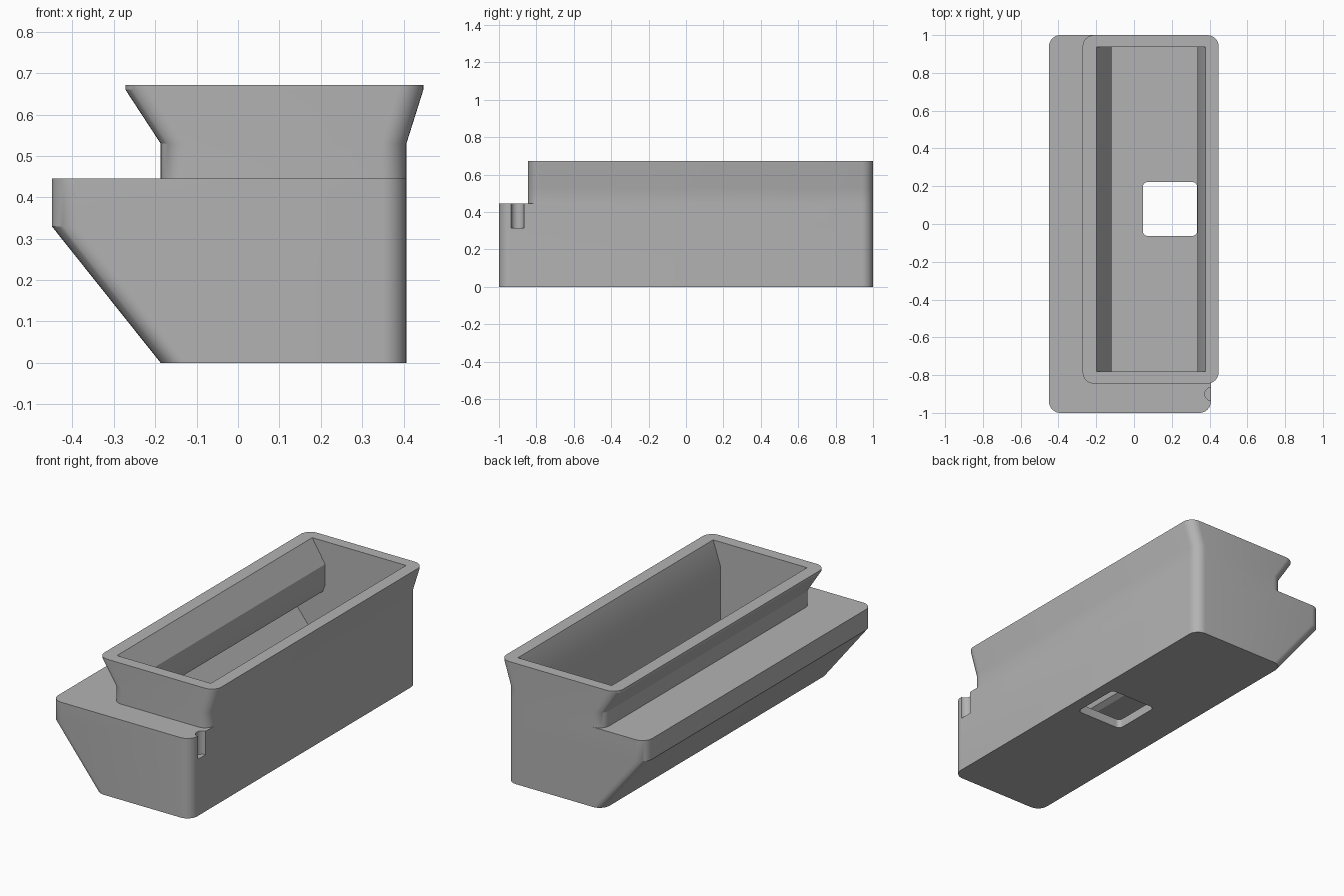
import bpy, bmesh, math

old = bpy.data.objects.get("Cube")
if old:
    bpy.data.objects.remove(old, do_unlink=True)

grey = bpy.data.materials.new("light grey")
grey.use_nodes = True
colour = (0.45, 0.45, 0.45, 1)
grey.diffuse_color = colour
grey.node_tree.nodes["Principled BSDF"].inputs["Base Color"].default_value = colour


def finish(bm, name):
    bmesh.ops.recalc_face_normals(bm, faces=bm.faces)
    mesh = bpy.data.meshes.new(name)
    bm.to_mesh(mesh)
    bm.free()
    mesh.materials.append(grey)
    ob = bpy.data.objects.new(name, mesh)
    bpy.context.collection.objects.link(ob)
    return ob


def rounded_rect(x0, x1, y0, y1, r, steps=8):
    corners = [(x1 - r, y1 - r), (x0 + r, y1 - r), (x0 + r, y0 + r), (x1 - r, y0 + r)]
    pts = []
    for q, (cx, cy) in enumerate(corners):
        for i in range(steps + 1):
            a = (q + i / steps) * math.pi / 2
            pts.append((cx + r * math.cos(a), cy + r * math.sin(a)))
    return pts


def loft(name, rings, y0, y1, r):
    """Stack rounded rectangles given as (z, x0, x1)."""
    bm = bmesh.new()
    loops = [[bm.verts.new((x, y, z)) for x, y in rounded_rect(x0, x1, y0, y1, r)]
             for z, x0, x1 in rings]
    n = len(loops[0])
    for a, b in zip(loops, loops[1:]):
        for i in range(n):
            j = (i + 1) % n
            bm.faces.new((a[i], a[j], b[j], b[i]))
    bm.faces.new(loops[0])
    bm.faces.new(loops[-1])
    return finish(bm, name)


def extrude_y(name, profile, y0, y1):
    bm = bmesh.new()
    ends = [[bm.verts.new((x, y, z)) for x, z in profile] for y in (y0, y1)]
    n = len(profile)
    for i in range(n):
        j = (i + 1) % n
        bm.faces.new((ends[0][i], ends[0][j], ends[1][j], ends[1][i]))
    for end in ends:
        bm.faces.new(end)
    return finish(bm, name)


def combine(target, tool, operation):
    mod = target.modifiers.new(tool.name, "BOOLEAN")
    mod.operation = operation
    mod.solver = "EXACT"
    mod.object = tool
    bpy.context.view_layer.objects.active = target
    bpy.ops.object.modifier_apply(modifier=mod.name)
    bpy.data.objects.remove(tool, do_unlink=True)


# Base with one sloping side, and the flared collar above it
body = loft("trough_body", [(0, -0.187, 0.407), (0.33, -0.45, 0.407), (0.445, -0.45, 0.407)],
            -1, 1, 0.06)
collar = loft("flared_collar", [(0.445, -0.187, 0.407), (0.53, -0.187, 0.407),
                                (0.66, -0.272, 0.448), (0.672, -0.272, 0.448)],
              -0.845, 1, 0.06)
combine(body, collar, "UNION")

# Hollow interior, reaching under the ledge
cavity = extrude_y("cavity", [(0.388, 0.70), (0.335, 0.54), (0.335, 0.05), (-0.12, 0.05),
                              (-0.38, 0.375), (-0.165, 0.375), (-0.135, 0.39), (-0.12, 0.43),
                              (-0.12, 0.545), (-0.217, 0.70)], -0.78, 0.938)
combine(body, cavity, "DIFFERENCE")

# Drain hole through the floor
drain = loft("drain", [(-0.1, 0.047, 0.334), (0.2, 0.047, 0.334)], -0.063, 0.222, 0.025)
combine(body, drain, "DIFFERENCE")

# Small round notch in the ledge edge
notch = loft("notch", [(0.315, 0.375, 0.445), (0.55, 0.375, 0.445)], -0.935, -0.865, 0.0349)
combine(body, notch, "DIFFERENCE")

# Smooth the rounded corners, keep the edges crisp
bpy.ops.object.select_all(action="DESELECT")
body.select_set(True)
bpy.context.view_layer.objects.active = body
bpy.ops.object.shade_smooth_by_angle(angle=math.radians(25))
